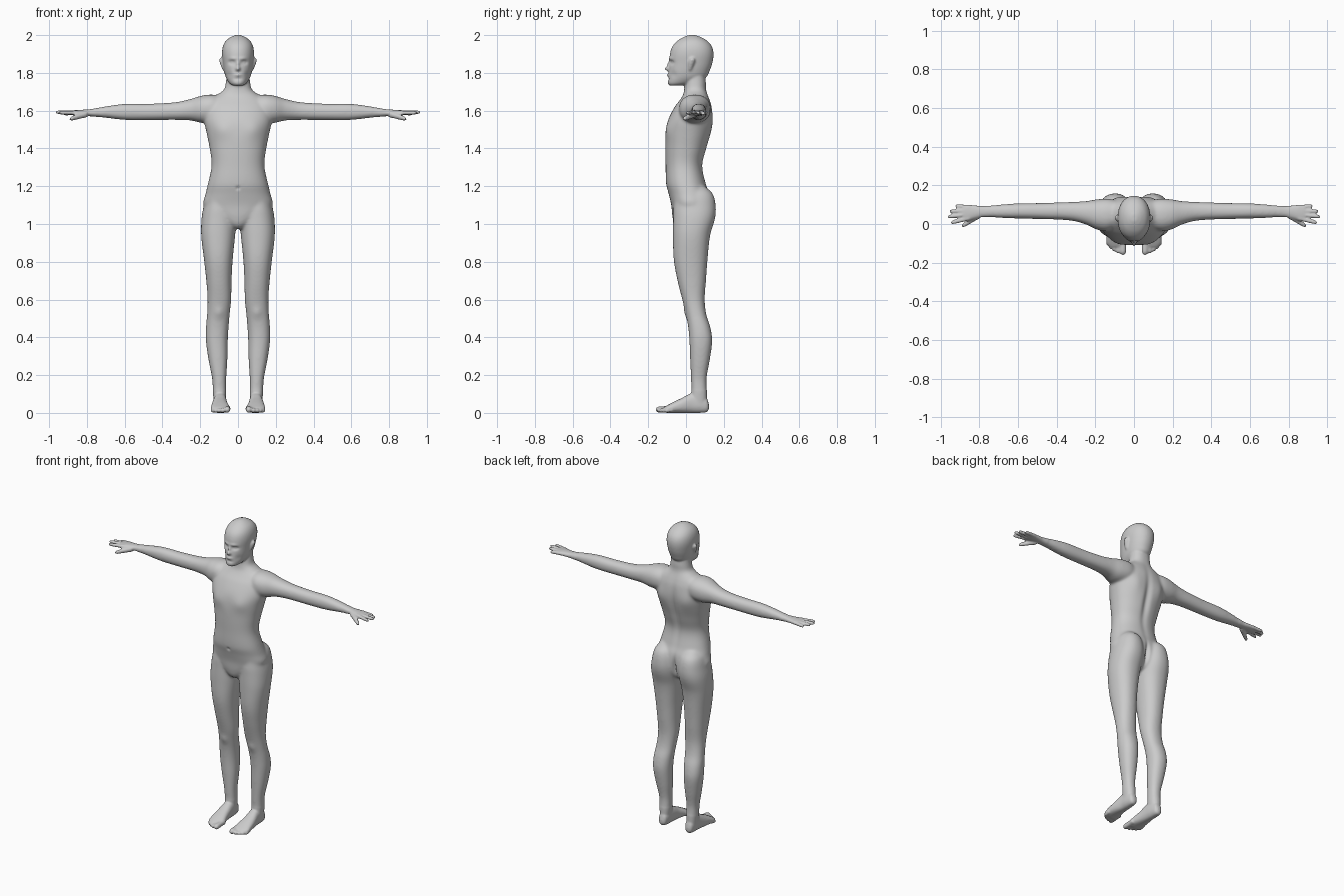
import bpy, bmesh, math

bm = bmesh.new()


def spline(keys, steps):
    """Smoothly interpolate key rows; first column is the position on the axis."""
    def slope(i, c):
        a, b = keys[max(i - 1, 0)], keys[min(i + 1, len(keys) - 1)]
        return (b[c] - a[c]) / (b[0] - a[0])
    rows = []
    for i in range(len(keys) - 1):
        p, q = keys[i], keys[i + 1]
        h = q[0] - p[0]
        for s in range(steps):
            t = s / steps
            row = [p[0] + h * t]
            for c in range(1, len(p)):
                row.append((2*t**3 - 3*t*t + 1) * p[c] + (t**3 - 2*t*t + t) * h * slope(i, c)
                           + (3*t*t - 2*t**3) * q[c] + (t**3 - t*t) * h * slope(i + 1, c))
            rows.append(row)
    return rows + [list(keys[-1])]


def loft(axis, keys, side=1, power=0.9, steps=5, n=40):
    """Closed skin through rounded sections: (position, a_min, a_max, b_min, b_max)."""
    u, v = [k for k in range(3) if k != axis]
    rings = []
    for pos, a0, a1, b0, b1 in spline(keys, steps):
        ring = []
        for j in range(n):
            c, s = math.cos(2 * math.pi * j / n), math.sin(2 * math.pi * j / n)
            co = [0, 0, 0]
            co[axis] = pos
            co[u] = (a0 + a1) / 2 + (a1 - a0) / 2 * math.copysign(abs(c) ** power, c)
            co[v] = (b0 + b1) / 2 + (b1 - b0) / 2 * math.copysign(abs(s) ** power, s)
            co[0] *= side
            ring.append(bm.verts.new(co))
        rings.append(ring)
    faces = [bm.faces.new(rings[0]), bm.faces.new(rings[-1])]
    for r, q in zip(rings, rings[1:]):
        for j in range(n):
            k = (j + 1) % n
            faces.append(bm.faces.new((r[j], r[k], q[k], q[j])))
    bmesh.ops.recalc_face_normals(bm, faces=faces)


def digit(axis, start, end, r0, r1, side):
    """Finger or toe with a rounded tip, running along one axis."""
    u, v = [k for k in range(3) if k != axis]
    rows = []
    for t, f in ((0, 1), (0.3, 0.95), (0.55, 1), (0.85, 1), (0.95, 0.75), (1, 0.3)):
        p = [a + (b - a) * t for a, b in zip(start, end)]
        r = (r0 + (r1 - r0) * t) * f
        rows.append((p[axis], p[u] - r, p[u] + r, p[v] - r, p[v] + r))
    loft(axis, rows, side, 1, 3, 16)


# Torso and neck: height, half width, front, back
torso = [(.975, .03, -.04, .05), (.995, .06, -.06, .09), (1.04, .13, -.072, .12),
         (1.10, .183, -.078, .13), (1.16, .172, -.092, .125), (1.21, .16, -.105, .107),
         (1.31, .14, -.108, .088), (1.40, .15, -.11, .11), (1.48, .166, -.108, .132),
         (1.55, .18, -.095, .142), (1.62, .175, -.06, .137), (1.66, .15, -.03, .125),
         (1.685, .11, -.015, .115), (1.71, .076, -.01, .107), (1.75, .064, -.005, .105),
         (1.80, .06, 0, .1)]
loft(2, [(z, -w, w, f, b) for z, w, f, b in torso])

# Head
head = [(1.732, .025, -.085, -.03), (1.742, .042, -.096, .03), (1.76, .056, -.096, .08),
        (1.78, .066, -.094, .11), (1.81, .074, -.092, .125), (1.85, .08, -.088, .139),
        (1.90, .085, -.085, .146), (1.94, .08, -.072, .137), (1.97, .064, -.045, .112),
        (1.99, .038, -.012, .078), (2.0, .014, .015, .05)]
loft(2, [(z, -w, w, f, b) for z, w, f, b in head], power=.93)

leg = [(1.20, .05, .13, .01, .1), (1.16, .025, .165, -.05, .142), (1.09, .01, .183, -.066, .158),
       (1.03, .008, .193, -.068, .154), (.94, .015, .195, -.069, .128), (.81, .028, .18, -.065, .114),
       (.70, .034, .168, -.045, .106), (.60, .036, .161, -.02, .099), (.52, .044, .164, 0, .108),
       (.45, .05, .17, .012, .13), (.38, .054, .17, .018, .139), (.28, .056, .156, .022, .126),
       (.18, .062, .137, .026, .109), (.11, .062, .133, .028, .111), (.05, .066, .128, .02, .112)]
foot = [(.121, .085, .108, .02, .045), (.112, .072, .12, .005, .075), (.07, .063, .128, 0, .105),
        (.03, .06, .13, 0, .105), (-.02, .055, .138, 0, .08), (-.07, .045, .143, 0, .056),
        (-.1, .041, .143, 0, .04), (-.118, .05, .128, .004, .03)]
arm = [(.06, .01, .11, 1.58, 1.67), (.13, -.035, .13, 1.54, 1.685), (.19, -.03, .128, 1.535, 1.68),
       (.25, -.002, .118, 1.548, 1.662), (.33, .018, .114, 1.551, 1.645), (.47, .025, .109, 1.55, 1.637),
       (.60, .028, .107, 1.551, 1.636), (.70, .032, .1, 1.562, 1.623), (.78, .036, .093, 1.57, 1.608),
       (.82, .028, .096, 1.572, 1.605), (.86, .017, .1, 1.574, 1.603), (.884, .02, .097, 1.577, 1.6)]
ear = [(1.812, .066, .08, .012, .028), (1.83, .066, .088, .01, .036), (1.855, .066, .097, .012, .046),
       (1.872, .066, .1, .018, .048), (1.882, .068, .09, .026, .042)]

for side in (1, -1):
    loft(2, leg, side)
    loft(1, foot, side, .85)
    loft(0, arm, side)
    loft(2, ear, side, 1, 3, 20)
    # Fingers: base y, tip y, tip x, tip z
    for y0, y1, x1, z1 in ((.03, .006, .95, 1.589), (.05, .037, .967, 1.592),
                           (.068, .066, .956, 1.589), (.087, .093, .926, 1.583)):
        digit(0, (.85, y0, 1.589), (x1, y1, z1), .0125, .0095, side)
    # Thumb
    digit(0, (.80, .045, 1.582), (.892, -.012, 1.555), .018, .0115, side)
    # Toes
    for x, y, r in ((.057, -.16, .0165), (.081, -.153, .0125), (.101, -.143, .0115),
                    (.118, -.13, .011), (.133, -.113, .0105)):
        digit(1, (x, -.07, r + .006), (x, y, r), r * 1.1, r * .95, side)

mesh = bpy.data.meshes.new("human_body")
bm.to_mesh(mesh)
bm.free()
body = bpy.data.objects.new("human_body", mesh)
bpy.context.collection.objects.link(body)

# Fuse all parts into one skin
fuse = body.modifiers.new("fuse", 'REMESH')
fuse.mode = 'VOXEL'
fuse.voxel_size = .0055
bpy.context.view_layer.objects.active = body
body.select_set(True)
bpy.ops.object.modifier_apply(modifier=fuse.name)

# Soften joins, leaving hands, feet and head crisper
bm = bmesh.new()
bm.from_mesh(mesh)
soft = [v for v in bm.verts if abs(v.co.x) < .75 and .12 < v.co.z < 1.73]
for verts, times in ((soft, 14), (list(bm.verts), 2)):
    for _ in range(times):
        bmesh.ops.smooth_vert(bm, verts=verts, factor=.5, use_axis_x=True, use_axis_y=True, use_axis_z=True)

# Sculpted dabs: centre, radii, push along y (applied to both sides)
dabs = [
    ((.033, -.08, 1.855), (.017, .04, .011), .013),    # eye socket
    ((.033, -.08, 1.855), (.009, .04, .006), -.006),   # eyeball
    ((.025, -.08, 1.876), (.022, .03, .008), -.005),   # brow
    ((0, -.09, 1.822), (.011, .04, .011), -.022),      # nose tip
    ((0, -.09, 1.845), (.008, .04, .018), -.010),      # nose bridge
    ((0, -.09, 1.789), (.018, .03, .007), -.008),      # lips
    ((0, -.09, 1.768), (.022, .03, .006), .005),       # below lips
    ((.05, -.07, 1.79), (.016, .03, .02), .005),       # cheek hollow
    ((.085, -.09, 1.50), (.05, .06, .045), -.008),     # chest
    ((0, .13, 1.42), (.022, .06, .17), -.014),         # spine
    ((.09, .12, 1.53), (.045, .05, .06), .008),        # shoulder blade
    ((0, .13, 1.07), (.012, .06, .06), -.02),          # buttock cleft
    ((0, -.1, 1.19), (.01, .04, .01), .006),           # navel
    ((.1, 0, .53), (.025, .03, .03), -.006),           # kneecap
]
for v in bm.verts:
    p = v.co.copy()
    for c, r, push in dabs:
        q = ((abs(p.x) - c[0]) / r[0]) ** 2 + ((p.y - c[1]) / r[1]) ** 2 + ((p.z - c[2]) / r[2]) ** 2
        if q < 9:
            v.co.y += push * math.exp(-q)
bm.to_mesh(mesh)
bm.free()
bpy.ops.object.shade_smooth()
